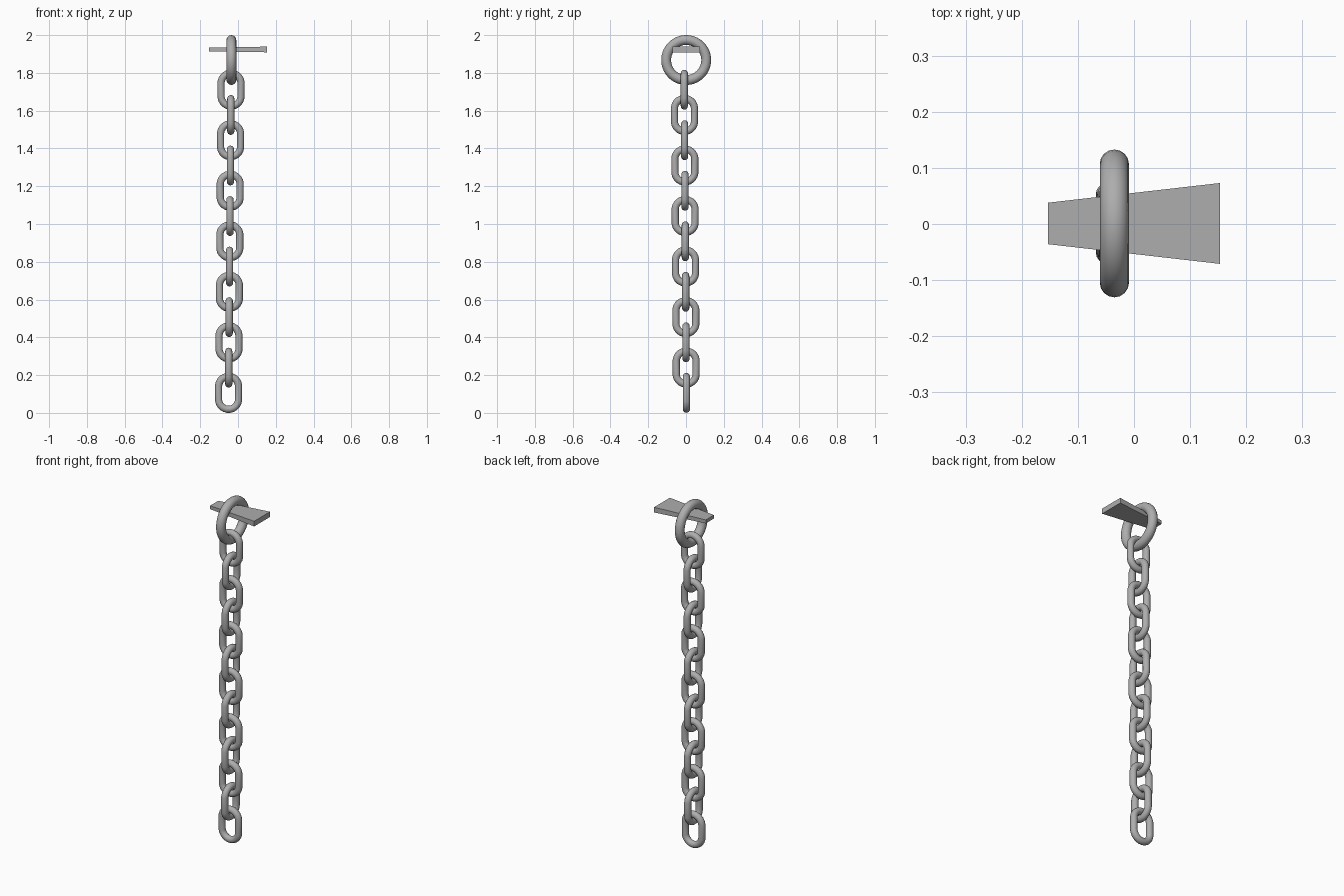
import bpy, bmesh, math
from mathutils import Matrix, Vector

cube = bpy.data.objects.get("Cube")
if cube:
    bpy.data.objects.remove(cube, do_unlink=True)

GREY = (0.42, 0.42, 0.42, 1)
steel = bpy.data.materials.new("grey_steel")
steel.use_nodes = True
steel.diffuse_color = GREY
steel.node_tree.nodes["Principled BSDF"].inputs["Base Color"].default_value = GREY


def loop(name, centre, bend, tube, straight=0, facing_side=False, segments=24):
    """Round bar bent into a ring; straight sides stretch it into a link."""
    bpy.ops.mesh.primitive_torus_add(major_radius=bend, minor_radius=tube,
                                     major_segments=segments, minor_segments=16)
    obj = bpy.context.object
    obj.name = name
    mesh = obj.data
    # half a segment of turn keeps vertices off the line being stretched
    mesh.transform(Matrix.Rotation(math.pi / segments, 4, "Z"))
    for v in mesh.vertices:
        v.co.y += math.copysign(straight, v.co.y)
    mesh.transform(Matrix.Rotation(math.pi / 2, 4, "X"))
    if facing_side:
        mesh.transform(Matrix.Rotation(math.pi / 2, 4, "Z"))
    mesh.materials.append(steel)
    obj.location = centre
    bpy.ops.object.shade_smooth()
    return obj


# Large ring at the top
loop("top_ring", (-0.035, 0.001, 1.868), 0.106, 0.026,
     facing_side=True, segments=48)

# Hanging chain, alternate links turned a quarter, drifting slightly
LINKS = 13
first, last = Vector((-0.037, -0.009, 1.711)), Vector((-0.05, 0.002, 0.106))
for i in range(LINKS):
    loop(f"chain_link_{i + 1}", first.lerp(last, i / (LINKS - 1)),
         0.053, 0.019, straight=0.034, facing_side=i % 2 == 1)

# Tapered wedge through the ring
bm = bmesh.new()
bmesh.ops.create_cube(bm, size=2)
for v in bm.verts:
    wide = v.co.x > 0
    v.co.x *= 0.153
    v.co.y = v.co.y * (0.072 if wide else 0.037) + 0.001
    v.co.z = v.co.z * (0.015 if wide else 0.01) + 1.924
mesh = bpy.data.meshes.new("wedge_plate")
bm.to_mesh(mesh)
bm.free()
mesh.materials.append(steel)
bpy.context.collection.objects.link(bpy.data.objects.new("wedge_plate", mesh))
